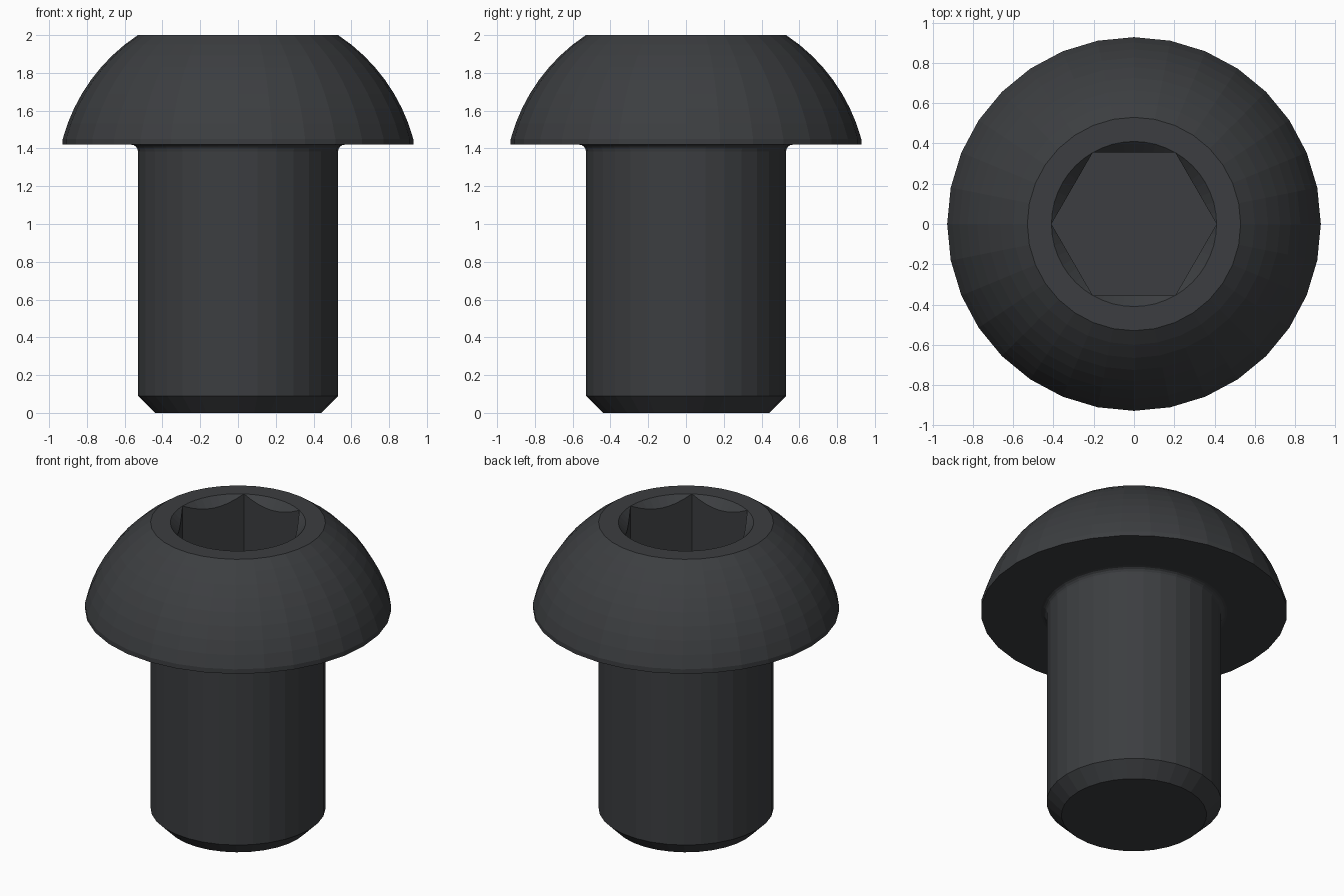
import bpy, bmesh
from math import sin, cos, pi, radians, sqrt, asin, acos

if "Cube" in bpy.data.objects:
    bpy.data.objects.remove(bpy.data.objects["Cube"])

SIDES = 32
TOP, HEAD_Z = 2.0, 1.42
R_SHAFT, R_HEAD, R_RING = 0.53, 0.928, 0.53
R_HEX, DEPTH = 0.41, 0.39
APOTHEM = R_HEX * cos(pi / 6)

bm = bmesh.new()


def ring(points):
    return [bm.verts.new(p) for p in points]


def circle(r, z, n=SIDES):
    return ring([(r * cos(2 * pi * i / n), r * sin(2 * pi * i / n), z) for i in range(n)])


def skin(a, b):
    n = len(a)
    for i in range(n):
        j = (i + 1) % n
        bm.faces.new((a[i], a[j], b[j], b[i]))


# Outer profile: chamfered tip, shaft, fillet, head underside, domed head
profile = [(0.44, 0.0), (R_SHAFT, 0.09)]
fillet = 0.035
for i in range(5):
    a = i / 4 * pi / 2
    profile.append((R_SHAFT + fillet * (1 - cos(a)), HEAD_Z - fillet + fillet * sin(a)))
profile.append((R_HEAD, HEAD_Z))
dome_z, dome_r = 1.198, 0.9617
a0, a1 = acos(R_HEAD / dome_r), acos(R_RING / dome_r)
for i in range(9):
    a = a0 + (a1 - a0) * i / 8
    profile.append((dome_r * cos(a), dome_z + dome_r * sin(a)))
profile[-1] = (R_RING, TOP)

rings = [circle(r, z) for r, z in profile]
for a, b in zip(rings, rings[1:]):
    skin(a, b)
bm.faces.new(rings[0][::-1])

# Hex socket with a conical lead-in that cuts the flats in curves
N = 48
rim = circle(R_HEX, TOP, N)
cone_pts, floor_pts = [], []
for i in range(N):
    a = 2 * pi * i / N
    r = APOTHEM / cos((a % (pi / 3)) - pi / 6) if i % 8 else R_HEX
    cone_pts.append((r * cos(a), r * sin(a), TOP - (R_HEX - r)))
    floor_pts.append((r * cos(a), r * sin(a), TOP - DEPTH))
cone, floor = ring(cone_pts), ring(floor_pts)
skin(rim, cone)
skin(cone, floor)
bm.faces.new(floor)

# Flat ring around the socket
edges = []
for loop in (rings[-1], rim):
    for i, v in enumerate(loop):
        edges.append(bm.edges.get((v, loop[(i + 1) % len(loop)])))
bmesh.ops.bridge_loops(bm, edges=edges)

bmesh.ops.remove_doubles(bm, verts=bm.verts, dist=1e-4)
bmesh.ops.recalc_face_normals(bm, faces=bm.faces)

mesh = bpy.data.meshes.new("button_head_screw")
bm.to_mesh(mesh)
bm.free()
screw = bpy.data.objects.new("button_head_screw", mesh)
bpy.context.collection.objects.link(screw)

# Dark steel colour
mat = bpy.data.materials.new("dark_steel")
mat.diffuse_color = (0.045, 0.048, 0.052, 1)
mat.use_nodes = True
mat.node_tree.nodes["Principled BSDF"].inputs["Base Color"].default_value = mat.diffuse_color
mesh.materials.append(mat)
